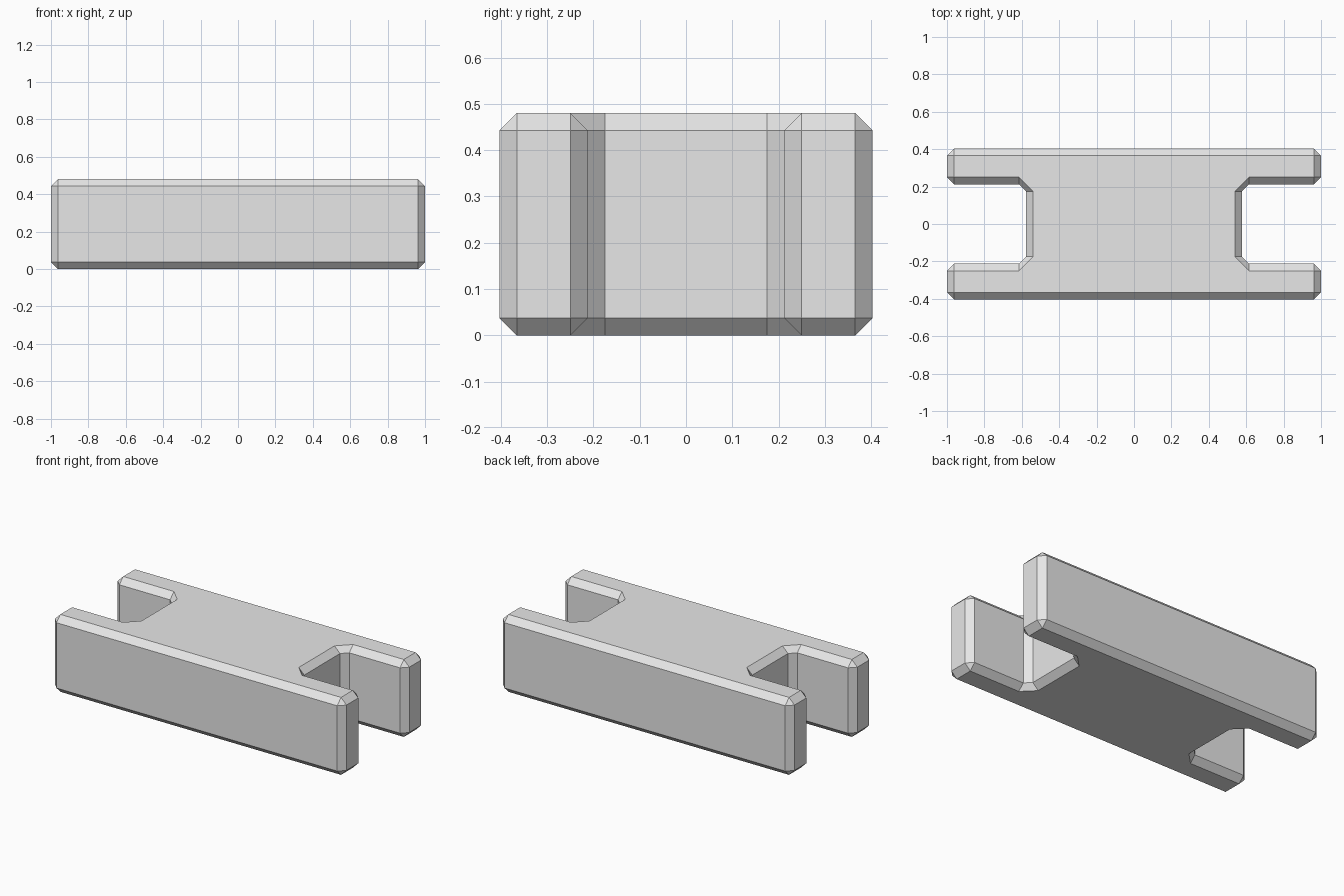
import bpy
import bmesh

if "Cube" in bpy.data.objects:
    bpy.data.objects.remove(bpy.data.objects["Cube"])

HEIGHT = 0.48
BEVEL = 0.0375
X_END, Y_SIDE = 1.0, 0.403        # outer extents
X_NOTCH, Y_NOTCH = 0.577, 0.2125  # notch wall and notch half width
B = BEVEL

# One quarter of the H outline at the walls, and of the smaller flat caps
wall = [(X_NOTCH, Y_NOTCH - B), (X_NOTCH + B, Y_NOTCH),
        (X_END - B, Y_NOTCH), (X_END, Y_NOTCH + B),
        (X_END, Y_SIDE - B), (X_END - B, Y_SIDE)]
inner, outer = (X_END - B, Y_NOTCH + B), (X_END - B, Y_SIDE - B)
cap = [(X_NOTCH - B, Y_NOTCH - B), (X_NOTCH + B, Y_NOTCH + B),
       inner, inner, outer, outer]


def full_outline(quarter):
    """Mirror a quarter outline into a closed counter-clockwise loop."""
    half = quarter + [(-x, y) for x, y in reversed(quarter)]
    return half + [(-x, -y) for x, y in half]


# Stack the outlines: bottom cap, wall bottom, wall top, top cap
bm = bmesh.new()
levels = [(cap, 0), (wall, B), (wall, HEIGHT - B), (cap, HEIGHT)]
rings = [[bm.verts.new((x, y, z)) for x, y in full_outline(q)] for q, z in levels]
n = len(rings[0])
for low, high in zip(rings, rings[1:]):
    for i in range(n):
        j = (i + 1) % n
        bm.faces.new((low[i], low[j], high[j], high[i]))
bm.faces.new(rings[0][::-1])
bm.faces.new(rings[-1])

# Merge shared cap corners so the corner chamfers become triangles
bmesh.ops.remove_doubles(bm, verts=bm.verts, dist=0.0001)
bmesh.ops.recalc_face_normals(bm, faces=bm.faces)

mesh = bpy.data.meshes.new("notched_block")
bm.to_mesh(mesh)
bm.free()
block = bpy.data.objects.new("notched_block", mesh)
bpy.context.collection.objects.link(block)

grey = bpy.data.materials.new("light_grey")
grey.diffuse_color = (0.8, 0.8, 0.8, 1)
grey.use_nodes = True
grey.node_tree.nodes["Principled BSDF"].inputs["Base Color"].default_value = grey.diffuse_color
mesh.materials.append(grey)
